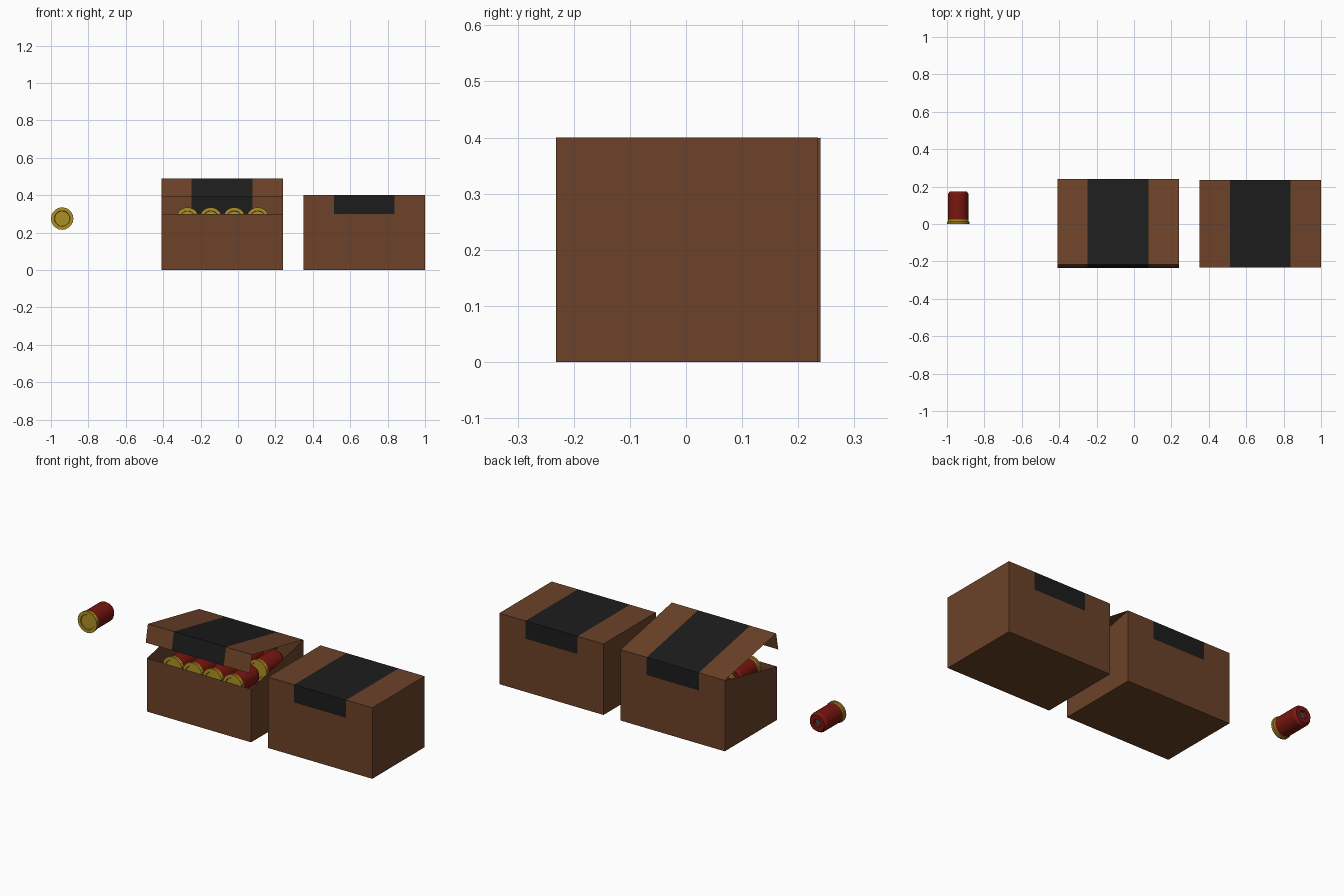
import bpy, bmesh, math

if "Cube" in bpy.data.objects:
    bpy.data.objects.remove(bpy.data.objects["Cube"])


def material(name, rgb):
    m = bpy.data.materials.new(name)
    m.diffuse_color = (*rgb, 1)
    m.use_nodes = True
    m.node_tree.nodes["Principled BSDF"].inputs["Base Color"].default_value = m.diffuse_color
    return m


BROWN = material("brown_card", (0.15, 0.055, 0.022))
BLACK = material("black_band", (0.012, 0.012, 0.012))
RED = material("red_plastic", (0.19, 0.008, 0.005))
BRASS = material("brass", (0.42, 0.28, 0.018))
GREY = material("dark_grey", (0.06, 0.06, 0.06))


def finish(bm, name, mats):
    me = bpy.data.meshes.new(name)
    bm.to_mesh(me)
    bm.free()
    for m in mats:
        me.materials.append(m)
    ob = bpy.data.objects.new(name, me)
    bpy.context.collection.objects.link(ob)
    return ob


def carton(name, x0, y0, y1, tilt):
    """Thin card box with a wrap-around band; tilt opens the lid about its back edge."""
    def swing(y, z):
        c, s = math.cos(tilt), math.sin(tilt)
        dy, dz = y - y1, z - 0.4
        return (y1 + dy * c + dz * s, 0.4 - dy * s + dz * c)

    cols = [x0, x0 + 0.162, x0 + 0.487, x0 + 0.65]
    # front flap, lid, back, floor and front wall as one folded strip
    chain = [swing(y0, 0.3), swing(y0, 0.4), (y1, 0.4), (y1, 0.3),
             (y1, 0), (y0, 0), (y0, 0.3)]
    bm = bmesh.new()
    grid = [[bm.verts.new((x, y, z)) for x in cols] for y, z in chain]
    for i in range(len(chain) - 1):
        for j in range(3):
            f = bm.faces.new((grid[i][j], grid[i][j + 1],
                              grid[i + 1][j + 1], grid[i + 1][j]))
            f.material_index = 1 if j == 1 and i < 3 else 0
    # side walls, sloping at the top when the lid is open
    side = [(y0, 0), (y1, 0), (y1, 0.4), (y0, 0.3)]
    if not tilt:
        side.insert(3, (y0, 0.4))
    bm.faces.new([bm.verts.new((cols[3], y, z)) for y, z in side])
    bm.faces.new([bm.verts.new((cols[0], y, z)) for y, z in reversed(side)])
    bmesh.ops.remove_doubles(bm, verts=bm.verts, dist=0.0005)
    return finish(bm, name, [BROWN, BLACK])


def cartridge(name, sides=20):
    """Cartridge turned about the y axis: brass head, red case, folded tip."""
    prof = [(0, 0.004), (0.04, 0.004), (0.042, 0), (0.06, 0), (0.06, 0.011),
            (0.055, 0.013), (0.055, 0.024), (0.055, 0.16), (0.045, 0.175),
            (0.022, 0.175), (0.018, 0.165), (0, 0.165)]
    mats = [1] * 6 + [0] * 4 + [2]
    bm = bmesh.new()
    rings = []
    for r, y in prof:
        n = sides if r else 1
        rings.append([bm.verts.new((r * math.cos(2 * math.pi * k / sides), y,
                                    r * math.sin(2 * math.pi * k / sides)))
                      for k in range(n)])
    for a, b, m in zip(rings, rings[1:], mats):
        for k in range(sides):
            q = [a[k % len(a)], a[(k + 1) % len(a)],
                 b[(k + 1) % len(b)], b[k % len(b)]]
            f = bm.faces.new(list(dict.fromkeys(q)))
            f.material_index = m
    bmesh.ops.recalc_face_normals(bm, faces=bm.faces)
    ob = finish(bm, name, [RED, BRASS, GREY])
    bpy.ops.object.select_all(action='DESELECT')
    ob.select_set(True)
    bpy.context.view_layer.objects.active = ob
    bpy.ops.object.shade_smooth_by_angle(angle=math.radians(30))
    return ob


# boxes
carton("closed_box", 0.35, -0.232, 0.235, 0)
carton("open_box", -0.41, -0.226, 0.24, math.radians(11.2))

# loose cartridge beside the boxes
loose = cartridge("loose_cartridge")
loose.location = (-0.94, 0, 0.275)

# two rows of cartridges inside the open box
for row, y in enumerate((-0.2, 0.02)):
    for i in range(4):
        c = loose.copy()
        c.name = f"boxed_cartridge_{row}_{i}"
        c.location = (-0.27 + 0.125 * i, y, 0.275)
        bpy.context.collection.objects.link(c)
